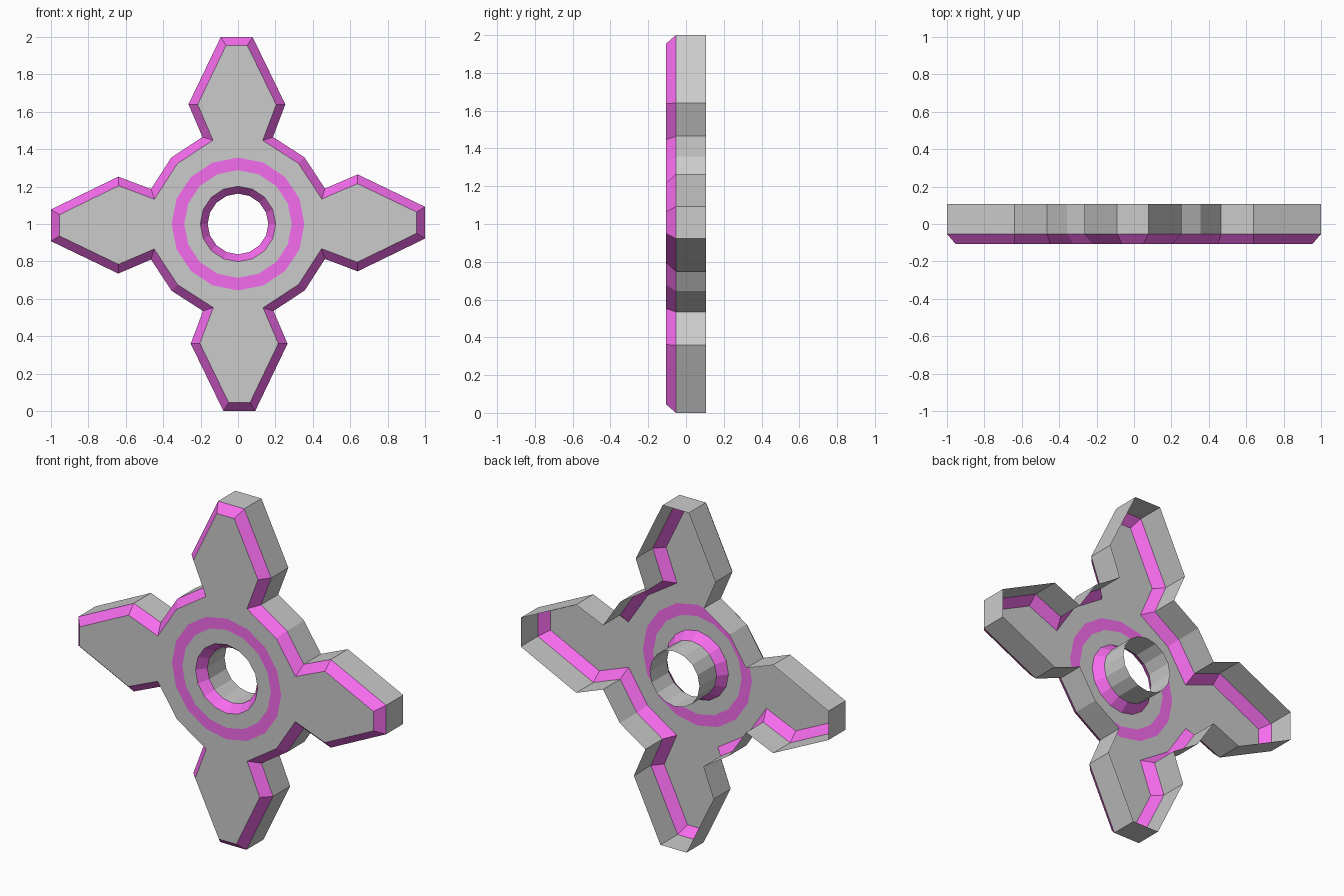
import bpy, bmesh
from math import sin, cos, tau
from mathutils import Vector

if "Cube" in bpy.data.objects:
    bpy.data.objects.remove(bpy.data.objects["Cube"])

FRONT, MID, BACK = -0.106, -0.053, 0.106
BEVEL = 0.045

magenta = bpy.data.materials.new("magenta")
magenta.diffuse_color = (0.92, 0.15, 0.85, 1)
magenta.use_nodes = True
magenta.node_tree.nodes["Principled BSDF"].inputs["Base Color"].default_value = magenta.diffuse_color


def finish(name, bm, mat=None):
    me = bpy.data.meshes.new(name)
    bm.to_mesh(me)
    bm.free()
    ob = bpy.data.objects.new(name, me)
    bpy.context.collection.objects.link(ob)
    if mat:
        me.materials.append(mat)


def add_loop(bm, pts, y):
    return [bm.verts.new((p[0], y, p[1] + 1)) for p in pts]


def band(name, pts_a, y_a, pts_b, y_b, mat=None):
    """Strip of quads between two loops; the first loop lies to the front."""
    bm = bmesh.new()
    a, b = add_loop(bm, pts_a, y_a), add_loop(bm, pts_b, y_b)
    n = len(a)
    for i in range(n):
        j = (i + 1) % n
        bm.faces.new((a[i], b[i], b[j], a[j]))
    finish(name, bm, mat)


def circle(r, n=16):
    return [Vector((r * sin(tau * i / n), r * cos(tau * i / n))) for i in range(n)]


def inset(pts, d):
    """Mitred inward offset of a clockwise outline."""
    out = []
    for i, p in enumerate(pts):
        u = (p - pts[i - 1]).normalized()
        v = (pts[(i + 1) % len(pts)] - p).normalized()
        n1, n2 = Vector((u.y, -u.x)), Vector((v.y, -v.x))
        out.append(p + (n1 + n2) * d / (1 + n1.dot(n2)))
    return out


# One arm profile, turned four times clockwise
arm = [(-0.19, 0.465), (-0.265, 0.64), (-0.092, 1.0), (0.078, 1.0),
       (0.253, 0.64), (0.187, 0.465), (0.355, 0.357)]
outline = []
for k in range(4):
    outline += [Vector(p) for p in arm]
    arm = [(z, -x) for x, z in arm]
face_outline = inset(outline, BEVEL)

# Front plate, open around the inlaid ring
bm = bmesh.new()
for pts in (face_outline, circle(0.355)):
    vs = add_loop(bm, pts, FRONT)
    for i in range(len(vs)):
        bm.edges.new((vs[i - 1], vs[i]))
bmesh.ops.triangle_fill(bm, edges=bm.edges[:], use_beauty=True, normal=(0, -1, 0))
bm.normal_update()
bmesh.ops.reverse_faces(bm, faces=[f for f in bm.faces if f.normal.y > 0])
finish("front_plate", bm)

# Bevelled rim and outer wall; the back is left open
band("rim_bevel", face_outline, FRONT, outline, MID, magenta)
band("outer_wall", outline, MID, outline, BACK)

# Flush ring and the plate inside it
band("inlaid_ring", circle(0.288), FRONT, circle(0.355), FRONT, magenta)
band("hub_plate", circle(0.202), FRONT, circle(0.288), FRONT)

# Countersunk centre hole and its tube
band("hole_bevel", circle(0.162), MID, circle(0.202), FRONT, magenta)
band("hole_tube", circle(0.162), BACK, circle(0.162), MID)
